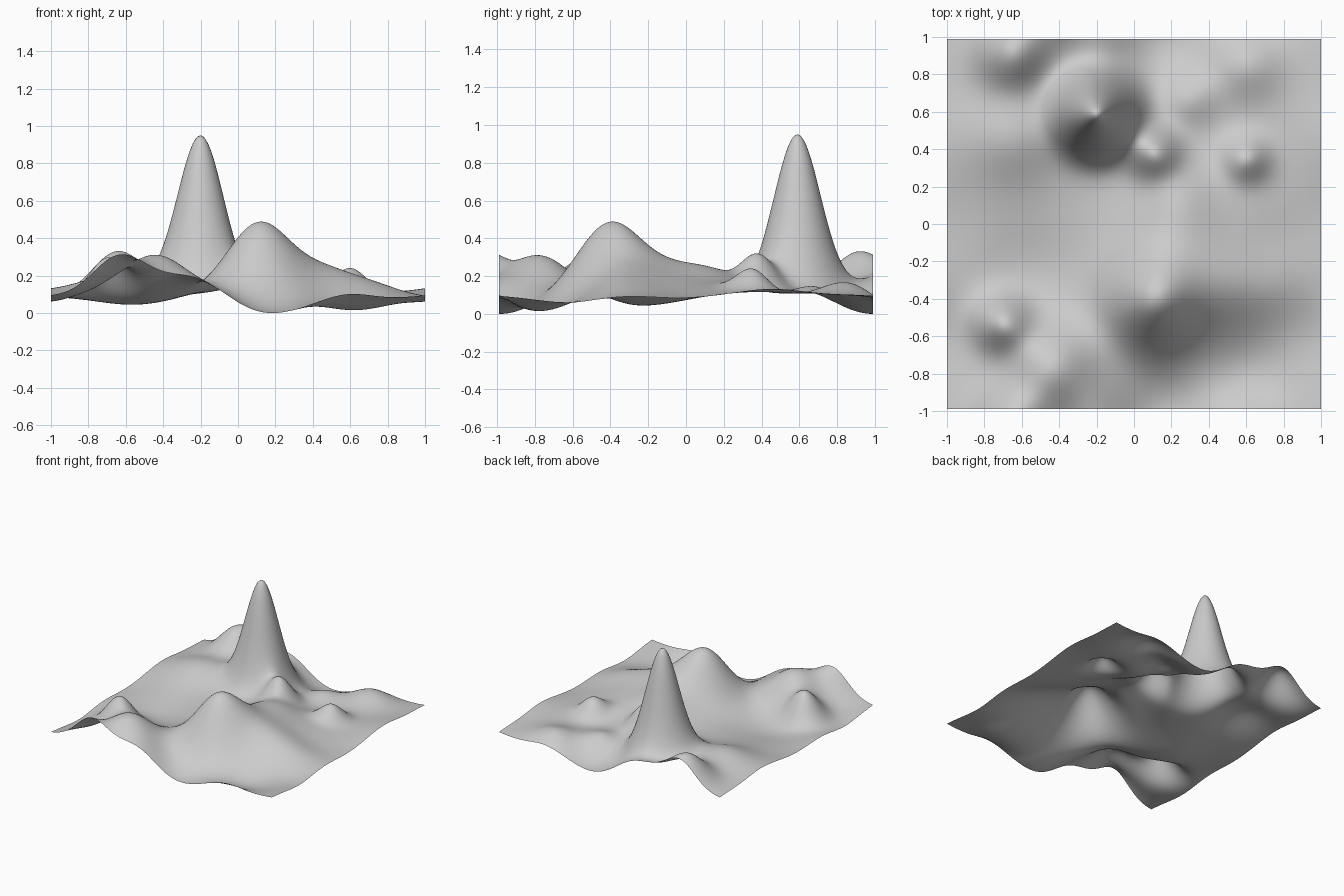
import bpy
import math

cube = bpy.data.objects.get("Cube")
if cube:
    bpy.data.objects.remove(cube, do_unlink=True)

BASE = 0.1          # general ground level
HALF_X = 1.0
HALF_Y = 0.99
SEGMENTS = 140

# Land features: (x, y, height at that point, radius)
peaks = [
    (-.2, .59, .955, .125),
    (.11, -.41, .49, .17),
    (.11, .38, .325, .09),
    (.6, .35, .245, .085),
    (-.7, -.53, .3, .1),
    (-.44, -.77, .315, .16),
    (-.65, .91, .335, .13),
    (.6, .86, .17, .13),
]
ridges = [
    (.22, -.05, .29, .2),
    (.24, .18, .24, .14),
    (.5, -.31, .255, .17),
    (.76, -.32, .165, .13),
    (.6, .1, .16, .16),
    (-.65, .47, .21, .17),
    (-.2, .99, .185, .13),
    (.3, .68, .15, .1),
    (1, .45, .137, .18),
]
valleys = [
    (-.57, -.25, .05, .2),
    (.62, -.78, .02, .18),
    (.17, .99, .005, .18),
    (1, -.6, .067, .15),
    (1, 0, .09, .15),
]
features = peaks + ridges + valleys


def wrapped(distance, half):
    """Shortest distance on a tile whose opposite edges match."""
    return (distance + half) % (2 * half) - half


def bump(feature, x, y):
    """Bell-shaped falloff around one feature."""
    fx, fy, _, radius = feature
    dx = wrapped(x - fx, HALF_X)
    dy = wrapped(y - fy, HALF_Y)
    return math.exp(-(dx * dx + dy * dy) / (2 * radius * radius))


def ground_height(x, y, amounts):
    return BASE + sum(a * bump(f, x, y) for f, a in zip(features, amounts))


def balance_features():
    """Adjust the overlapping bumps until each reaches its own height."""
    amounts = [0.0] * len(features)
    for _ in range(150):
        for i, (x, y, height, _radius) in enumerate(features):
            amounts[i] += height - ground_height(x, y, amounts)
    return amounts


# Terrain sheet
bpy.ops.mesh.primitive_grid_add(x_subdivisions=SEGMENTS, y_subdivisions=SEGMENTS, size=2)
terrain = bpy.context.object
terrain.name = "terrain"
terrain.data.name = "terrain"

amounts = balance_features()
vertices = terrain.data.vertices
for v in vertices:
    v.co.y *= HALF_Y
    v.co.z = ground_height(v.co.x, v.co.y, amounts)

# Rest the lowest point on the ground
lowest = min(v.co.z for v in vertices)
for v in vertices:
    v.co.z -= lowest

bpy.ops.object.shade_smooth()

# Plain grey surface
grey = bpy.data.materials.new("plain grey")
grey.use_nodes = True
colour = (0.6, 0.6, 0.6, 1.0)
grey.diffuse_color = colour
shader = next(n for n in grey.node_tree.nodes if n.type == "BSDF_PRINCIPLED")
shader.inputs["Base Color"].default_value = colour
terrain.data.materials.append(grey)
